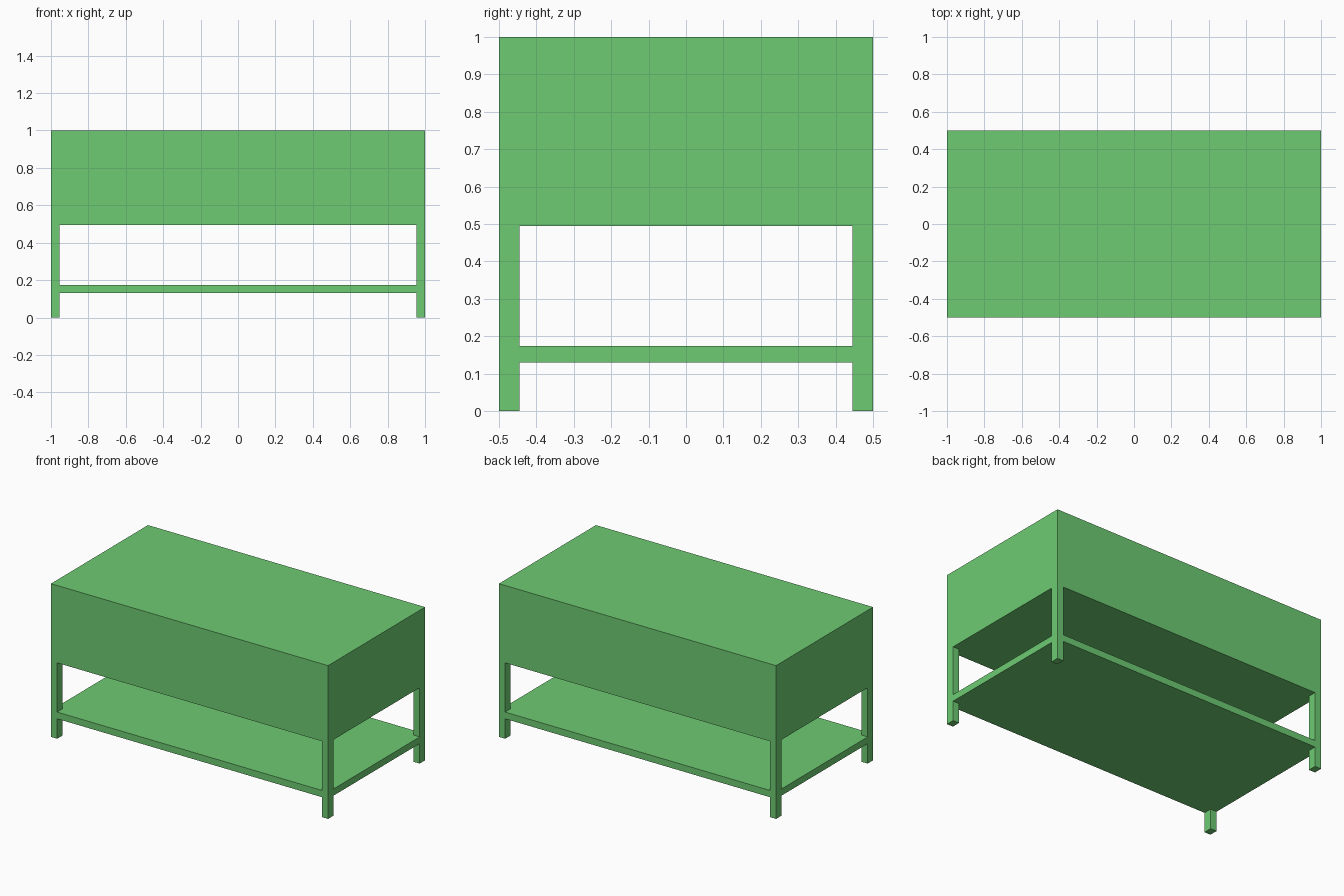
import bpy
import bmesh

cube = bpy.data.objects.get("Cube")
if cube:
    bpy.data.objects.remove(cube, do_unlink=True)

HALF_X, HALF_Y, HEIGHT = 1.0, 0.5, 1.0
LEG_X, LEG_Y = 0.045, 0.055
BODY_BOTTOM, SHELF_TOP, SHELF_BOTTOM = 0.495, 0.174, 0.13
OVERSHOOT = 0.2

green = bpy.data.materials.new("leaf green")
green.use_nodes = True
COLOUR = (0.156, 0.597, 0.171, 1)
green.diffuse_color = COLOUR
green.node_tree.nodes["Principled BSDF"].inputs["Base Color"].default_value = COLOUR


def prism(name, outline, z0, z1):
    """Extrude a flat outline upwards from z0 to z1."""
    bm = bmesh.new()
    face = bm.faces.new([bm.verts.new((x, y, z0)) for x, y in outline])
    top = bmesh.ops.extrude_face_region(bm, geom=[face])["geom"]
    verts = [v for v in top if isinstance(v, bmesh.types.BMVert)]
    bmesh.ops.translate(bm, verts=verts, vec=(0, 0, z1 - z0))
    bmesh.ops.recalc_face_normals(bm, faces=bm.faces)
    mesh = bpy.data.meshes.new(name)
    bm.to_mesh(mesh)
    bm.free()
    mesh.materials.append(green)
    obj = bpy.data.objects.new(name, mesh)
    bpy.context.collection.objects.link(obj)
    return obj


def rectangle(x, y):
    return [(-x, -y), (x, -y), (x, y), (-x, y)]


def cross():
    """Outline of the open space between the four corner legs."""
    x, y = HALF_X - LEG_X, HALF_Y - LEG_Y
    far_x, far_y = HALF_X + OVERSHOOT, HALF_Y + OVERSHOOT
    corner = [(far_x, y), (x, y), (x, far_y)]
    points = []
    for sx, sy in ((1, 1), (-1, 1), (-1, -1), (1, -1)):
        quarter = [(sx * px, sy * py) for px, py in corner]
        points += quarter if sx * sy > 0 else quarter[::-1]
    return points


# Solid block that becomes the deep top, shelf and legs
table = prism("table", rectangle(HALF_X, HALF_Y), 0, HEIGHT)

# Open bays above and below the shelf
for name, z0, z1 in (("upper_bay_cutter", SHELF_TOP, BODY_BOTTOM),
                     ("lower_bay_cutter", -OVERSHOOT, SHELF_BOTTOM)):
    cutter = prism(name, cross(), z0, z1)
    cutter.hide_render = True
    cut = table.modifiers.new(name, "BOOLEAN")
    cut.operation = "DIFFERENCE"
    cut.solver = "EXACT"
    cut.object = cutter
    bpy.context.view_layer.objects.active = table
    bpy.ops.object.modifier_apply(modifier=cut.name)
    bpy.data.objects.remove(cutter, do_unlink=True)
